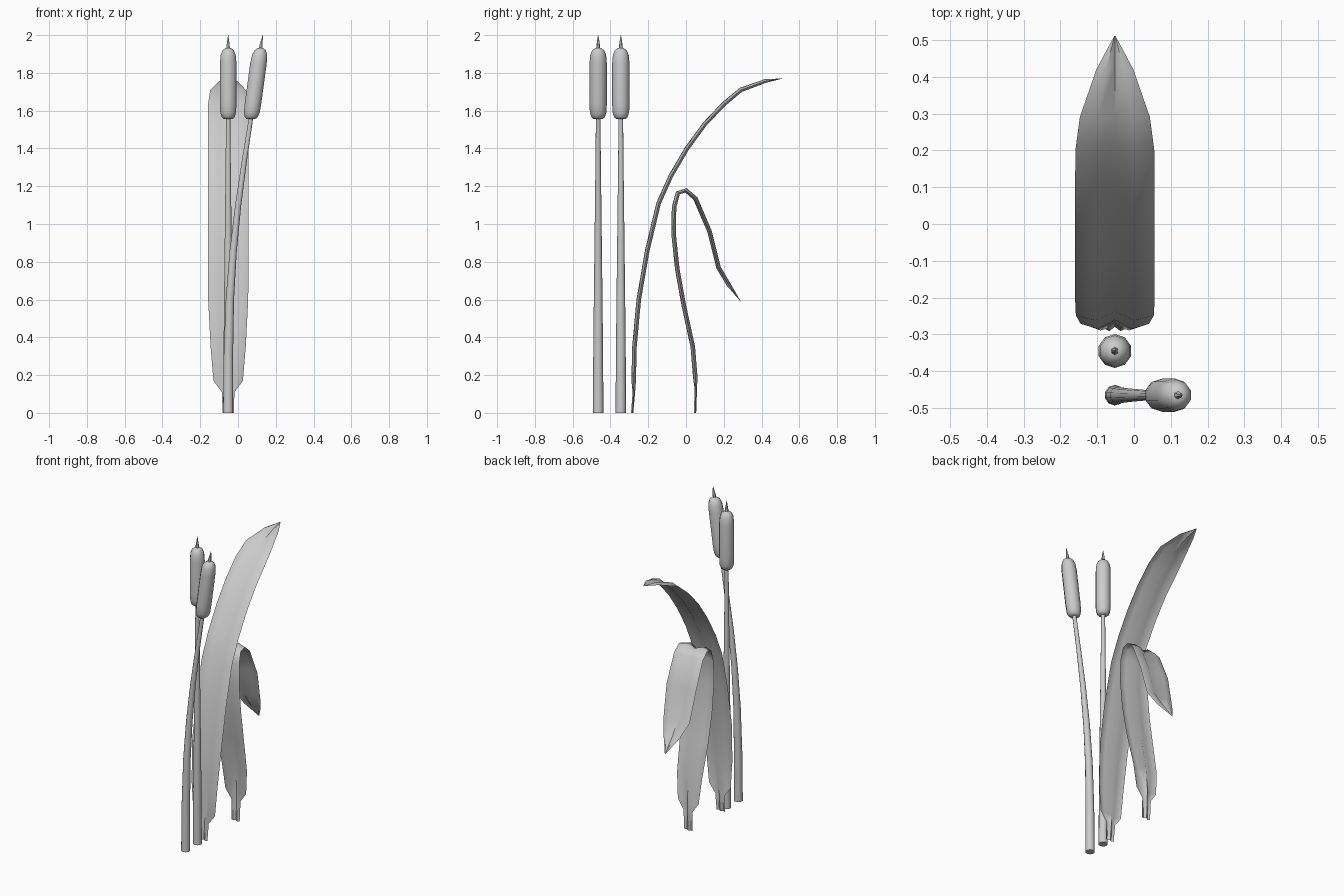
import bpy, math
from mathutils import Vector

if "Cube" in bpy.data.objects:
    bpy.data.objects.remove(bpy.data.objects["Cube"])

CX = -0.052  # shared x line of the clump


def make(name, verts, faces, angle):
    me = bpy.data.meshes.new(name)
    me.from_pydata(verts, [], faces)
    me.update()
    ob = bpy.data.objects.new(name, me)
    bpy.context.collection.objects.link(ob)
    bpy.ops.object.select_all(action='DESELECT')
    ob.select_set(True)
    bpy.context.view_layer.objects.active = ob
    bpy.ops.object.shade_smooth_by_angle(angle=math.radians(angle))
    return ob


def interp(table, t):
    for (a, va), (b, vb) in zip(table, table[1:]):
        if t <= b:
            return va + (vb - va) * max(0, t - a) / (b - a)
    return table[-1][1]


def lathe(name, profile, y, bend, sides=10):
    """Stack horizontal rings (z, radius), each shifted in x by the bend."""
    verts, faces = [], []
    for z, r in profile:
        x = CX + interp(bend, z)
        verts += [(x + r * math.sin(2 * math.pi * k / sides),
                   y + r * math.cos(2 * math.pi * k / sides), z) for k in range(sides)]
    for i in range(len(profile) - 1):
        for k in range(sides):
            a, b = i * sides + k, i * sides + (k + 1) % sides
            faces.append((a, a + sides, b + sides, b))
    faces.append(tuple(range(sides)))
    faces.append(tuple(reversed(range(len(verts) - sides, len(verts)))))
    return make(name, verts, faces, 50)


STEM = [(0, .028), (.3, .026), (.6, .023), (.85, .02), (1.1, .017), (1.35, .014), (1.57, .012)]
HEAD = [(1.557, .026), (1.566, .036), (1.59, .044), (1.64, .046), (1.85, .046),
        (1.895, .042), (1.92, .031), (1.932, .015)]
SPIKE = [(1.925, .011), (1.95, .009), (2.0, .001)]
STRAIGHT = [(0, 0), (2, 0)]
BENT = [(0, 0), (.3, .001), (.6, .009), (.85, .026), (1.1, .053), (1.35, .088),
        (1.56, .121), (1.93, .171), (2, .183)]

# two cattails: stem, seed head and spike
for tag, y, bend in (("straight", -.345, STRAIGHT), ("bent", -.465, BENT)):
    lathe("stem_" + tag, STEM, y, bend)
    lathe("seed_head_" + tag, HEAD, y, bend)
    lathe("spike_" + tag, SPIKE, y, bend, 6)


def leaf(name, path, widths):
    """Sweep an M-shaped creased strip along a (y, z) path; widths are half widths."""
    pts = [Vector(p) for p in path]
    verts, faces = [], []
    for i, p in enumerate(pts):
        t = (pts[min(i + 1, len(pts) - 1)] - pts[max(i - 1, 0)]).normalized()
        out = Vector((-t.y, t.x))          # outer side of the arch
        w = widths[i]
        d = min(1, w / .06)
        for u, off in ((-1, -.002), (-.5, .012), (0, -.012), (.5, .012), (1, -.002)):
            q = p + out * off * d
            verts.append((CX + u * w, q.x, max(q.y, 0)))
    for i in range(len(pts) - 1):
        for k in range(4):
            a = i * 5 + k
            faces.append((a, a + 1, a + 6, a + 5))
    return make(name, verts, faces, 60)


# tall arching leaf
leaf("tall_leaf",
     [(-.285, 0), (-.276, .11), (-.277, .17), (-.273, .35), (-.25, .6), (-.205, .86),
      (-.145, 1.11), (-.08, 1.255), (.005, 1.4), (.1, 1.53), (.2, 1.635), (.29, 1.71),
      (.42, 1.757), (.51, 1.77)],
     [.03, .033, .078, .093, .106, .108, .108, .108, .108, .108, .107, .095, .05, .002])

# folded leaf behind
leaf("folded_leaf",
     [(.048, 0), (.052, .13), (.049, .19), (.036, .35), (-.012, .57), (-.046, .76),
      (-.066, .95), (-.063, 1.09), (-.043, 1.165), (0, 1.178), (.05, 1.135), (.125, .96),
      (.172, .77), (.225, .68), (.29, .59)],
     [.03, .033, .075, .09, .102, .106, .106, .104, .102, .102, .104, .106, .094, .058, .002])
